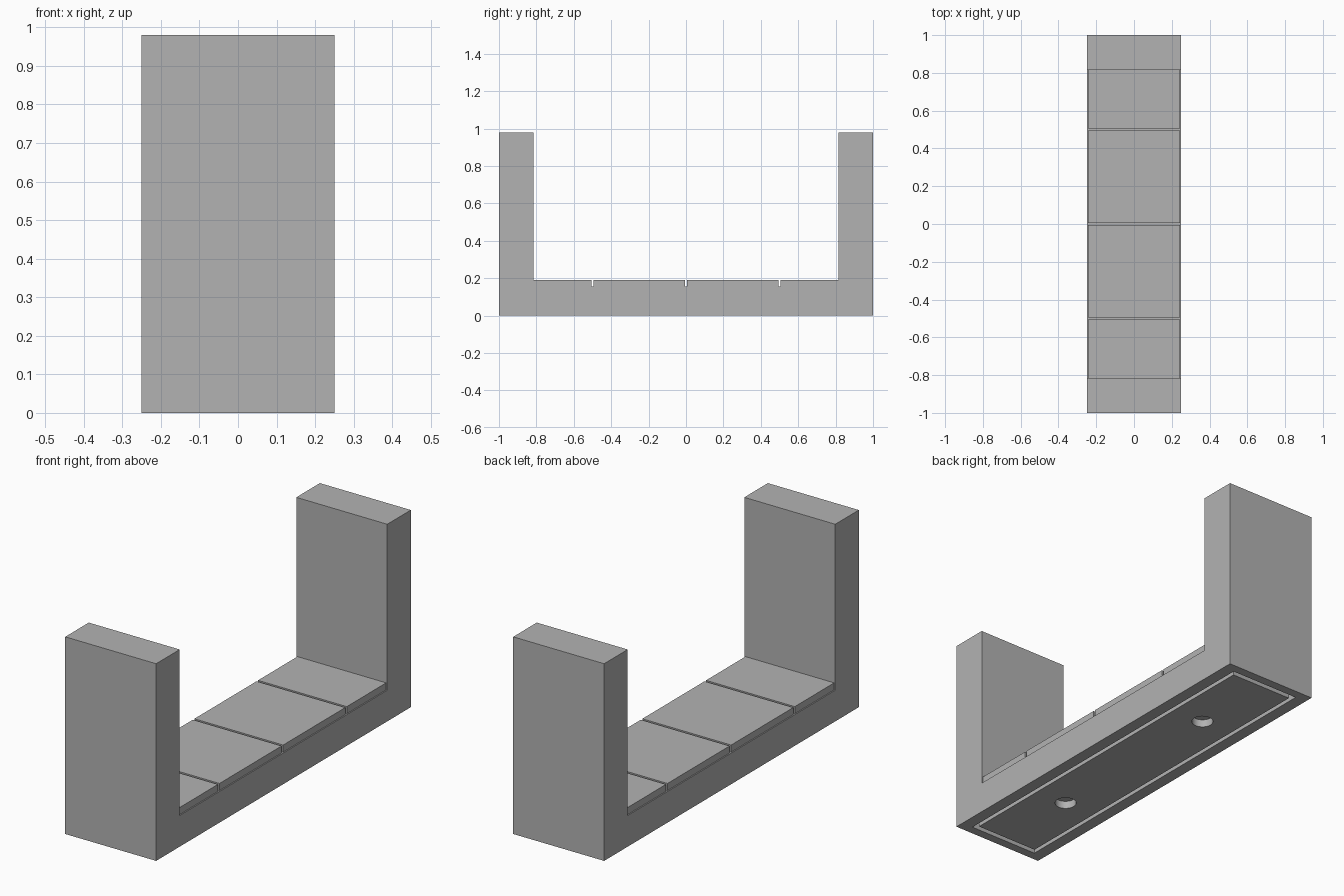
import bpy
import bmesh
from mathutils import Matrix, Vector

default = bpy.data.objects.get("Cube")
if default:
    bpy.data.objects.remove(default, do_unlink=True)

# Single grey finish
grey = bpy.data.materials.new("plain_grey")
grey.use_nodes = True
colour = (0.45, 0.45, 0.45, 1)
grey.diffuse_color = colour
grey.node_tree.nodes["Principled BSDF"].inputs["Base Color"].default_value = colour

HALF_W, HALF_L, HEIGHT = 0.25, 1.0, 0.98
INNER = 0.815            # inner face of the end walls
DECK, TOP = 0.155, 0.19  # base height and slab height
DEPTH = 0.04             # depth of the underside cuts


def finish(name, bm):
    bmesh.ops.recalc_face_normals(bm, faces=bm.faces)
    mesh = bpy.data.meshes.new(name)
    bm.to_mesh(mesh)
    bm.free()
    mesh.materials.append(grey)
    obj = bpy.data.objects.new(name, mesh)
    bpy.context.collection.objects.link(obj)
    return obj


def box(name, low, high):
    low, high = Vector(low), Vector(high)
    bm = bmesh.new()
    bmesh.ops.create_cube(bm, size=1, matrix=Matrix.Translation((low + high) / 2)
                          @ Matrix.Diagonal((high - low).to_4d()))
    return finish(name, bm)


def cut(obj, cutter):
    mod = obj.modifiers.new("cut", "BOOLEAN")
    mod.operation = "DIFFERENCE"
    mod.solver = "EXACT"
    mod.object = cutter
    bpy.context.view_layer.objects.active = obj
    bpy.ops.object.modifier_apply(modifier=mod.name)
    bpy.data.objects.remove(cutter, do_unlink=True)


# U-shaped body: base with two end walls, extruded across the width
profile = [(-HALF_L, 0), (HALF_L, 0), (HALF_L, HEIGHT), (INNER, HEIGHT),
           (INNER, DECK), (-INNER, DECK), (-INNER, HEIGHT), (-HALF_L, HEIGHT)]
bm = bmesh.new()
face = bm.faces.new([bm.verts.new((-HALF_W, y, z)) for y, z in profile])
swept = bmesh.ops.extrude_face_region(bm, geom=[face])["geom"]
bmesh.ops.translate(bm, vec=(2 * HALF_W, 0, 0),
                    verts=[v for v in swept if isinstance(v, bmesh.types.BMVert)])
body = finish("body", bm)

# Underside recess, filled by a smaller panel so a narrow groove remains
cut(body, box("recess_cutter", (-0.19, -0.955, -0.1), (0.19, 0.955, DEPTH)))
panel = box("underside_panel", (-0.17, -0.93, 0), (0.17, 0.93, DEPTH))

# Two round sockets in the panel
for y in (-0.5, 0.5):
    bm = bmesh.new()
    bmesh.ops.create_cone(bm, cap_ends=True, segments=32, radius1=0.05, radius2=0.05,
                          depth=0.2, matrix=Matrix.Translation((0, y, DEPTH - 0.102)))
    cut(panel, finish("socket_cutter", bm))
bpy.ops.object.select_all(action="DESELECT")
panel.select_set(True)
bpy.context.view_layer.objects.active = panel
bpy.ops.object.shade_smooth_by_angle()

# Deck slabs separated by narrow gaps, slightly inset from the sides
gap = 0.006
joints = [-0.5, 0, 0.5]
starts = [-INNER] + [y + gap for y in joints]
ends = [y - gap for y in joints] + [INNER]
for i, (a, b) in enumerate(zip(starts, ends), 1):
    box(f"deck_slab_{i}", (-0.244, a, DECK), (0.244, b, TOP))
